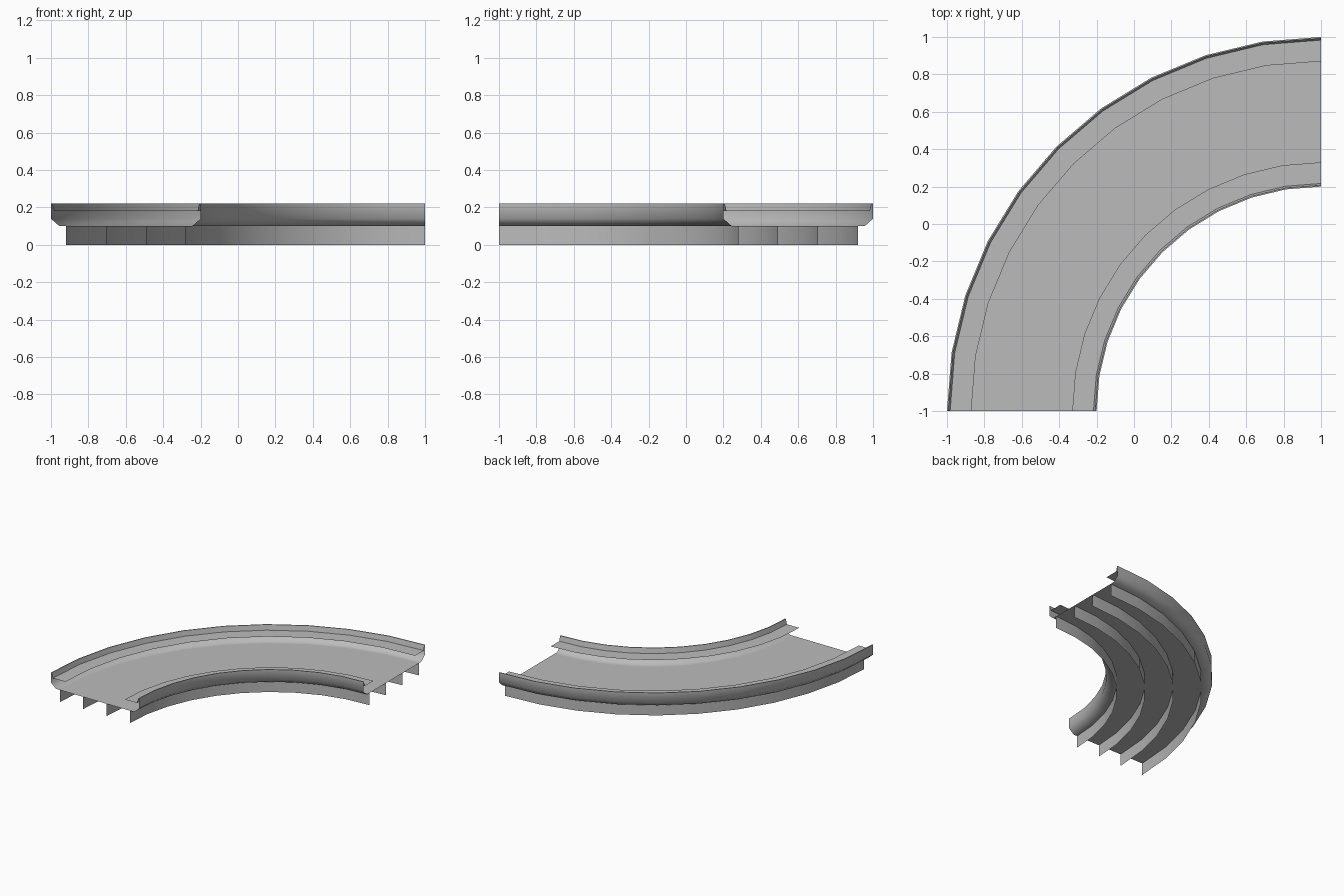
import bpy, bmesh, math

cube = bpy.data.objects.get("Cube")
if cube:
    bpy.data.objects.remove(cube, do_unlink=True)

SEGMENTS = 10
MID_RADIUS = 1.6          # centre line of the bend
DECK_Z = 0.1
RIB_OFFSETS = (0.32, 0.107)

metal = bpy.data.materials.new("grey metal")
metal.use_nodes = True
grey = (0.5, 0.5, 0.5, 1)
metal.diffuse_color = grey
metal.node_tree.nodes["Principled BSDF"].inputs["Base Color"].default_value = grey


def sweep(name, profile):
    """Sweep an open (offset, height) profile a quarter turn about the bend centre."""
    bm = bmesh.new()
    rings = []
    for i in range(SEGMENTS + 1):
        a = math.pi / 2 * (1 + i / SEGMENTS)
        rings.append([bm.verts.new((1 + (MID_RADIUS + d) * math.cos(a),
                                    -1 + (MID_RADIUS + d) * math.sin(a), z))
                      for d, z in profile])
    for r, s in zip(rings, rings[1:]):
        for j in range(len(profile) - 1):
            bm.faces.new((r[j], s[j], s[j + 1], r[j + 1]))
    mesh = bpy.data.meshes.new(name)
    bm.to_mesh(mesh)
    bm.free()
    mesh.materials.append(metal)
    obj = bpy.data.objects.new(name, mesh)
    bpy.context.collection.objects.link(obj)
    bpy.ops.object.select_all(action='DESELECT')
    obj.select_set(True)
    bpy.context.view_layer.objects.active = obj
    bpy.ops.object.shade_smooth_by_angle(angle=math.radians(60))


# Channel: inward ledge, sloped lip, side wall, chamfer and deck, mirrored across
half = [(0.27, 0.18), (0.383, 0.18), (0.393, 0.222), (0.4, 0.222),
        (0.4, 0.14), (0.355, DECK_Z)] + [(d, DECK_Z) for d in RIB_OFFSETS]
sweep("channel", half + [(-d, z) for d, z in reversed(half)])

# Support ribs under the deck
for side, sign in (("outer", 1), ("inner", -1)):
    for place, d in zip(("edge", "middle"), RIB_OFFSETS):
        sweep(f"{side}_{place}_rib", [(sign * d, DECK_Z), (sign * d, 0)])
